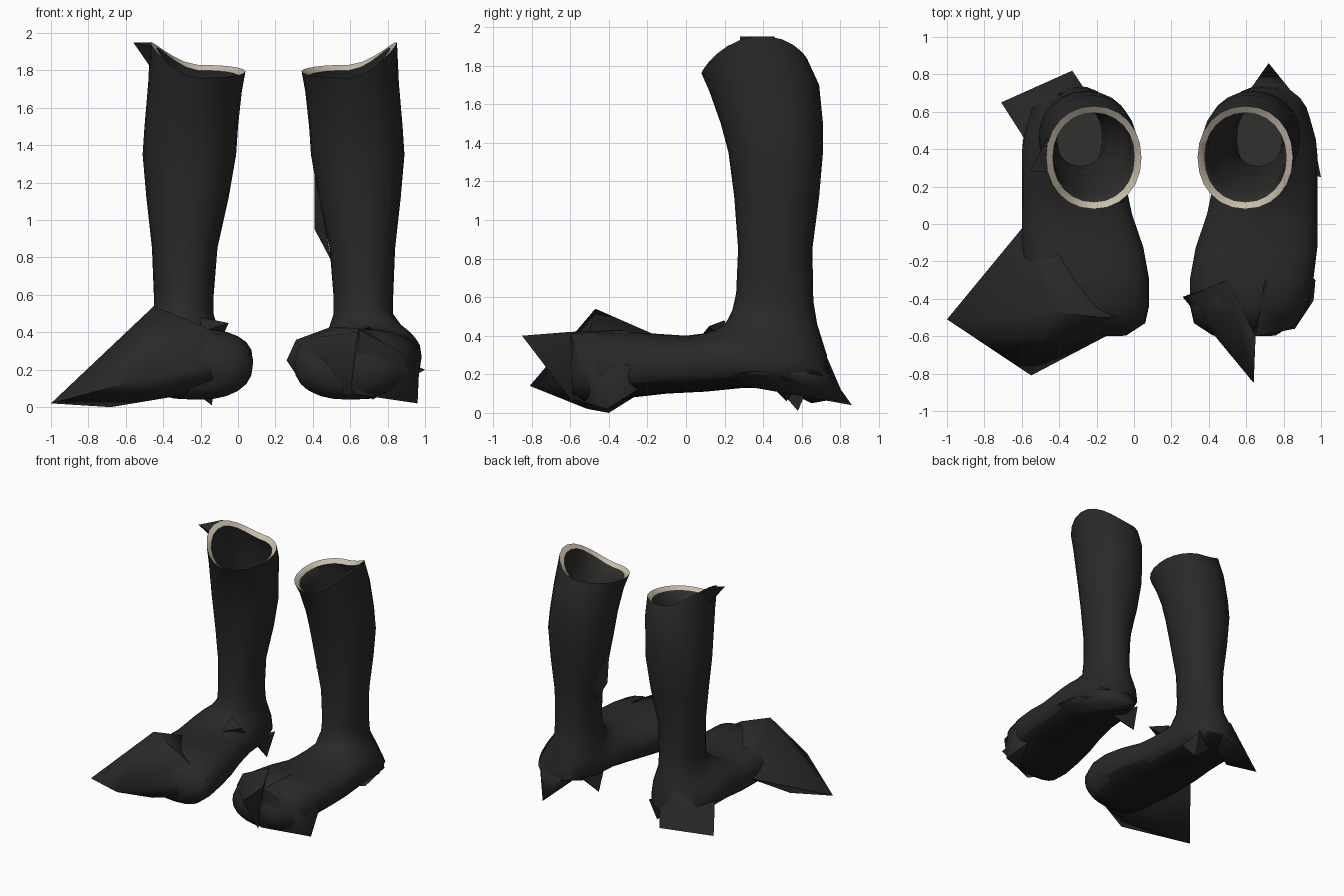
import bpy, bmesh, math
from mathutils import Vector

if "Cube" in bpy.data.objects:
    bpy.data.objects.remove(bpy.data.objects["Cube"], do_unlink=True)


def material(name, color):
    m = bpy.data.materials.new(name)
    m.use_nodes = True
    m.diffuse_color = (*color, 1)
    m.node_tree.nodes["Principled BSDF"].inputs["Base Color"].default_value = (*color, 1)
    return m


LEATHER = material("black leather", (0.022, 0.022, 0.022))
LINING = material("dark lining", (0.026, 0.026, 0.025))
TRIM = material("cream trim", (0.58, 0.51, 0.40))
SOLE = material("black sole", (0.011, 0.011, 0.011))
SEGMENTS = 24
MIRROR_X = 0.38     # twice the x of the plane between the boots

# Rings: front/top (y, z), back/bottom (y, z), outer x, inner x, squareness
RINGS = [
    (.08, 1.76, .63, 1.83, -.47, .04, 2.1),
    (.12, 1.67, .69, 1.70, -.48, .02, 2.1),
    (.18, 1.50, .71, 1.50, -.50, .00, 2.1),
    (.22, 1.35, .71, 1.35, -.51, -.01, 2.1),
    (.25, 1.12, .69, 1.12, -.49, -.05, 2.1),
    (.27, .85, .655, .85, -.46, -.11, 2.1),
    (.26, .62, .66, .58, -.45, -.13, 2.1),
    (.24, .53, .68, .46, -.45, -.13, 2.1),
    (.22, .49, .73, .30, -.51, -.10, 2.2),
    (.20, .46, .74, .18, -.57, -.09, 2.4),
    (.15, .43, .60, .13, -.60, -.06, 2.5),
    (.08, .41, .30, .13, -.60, -.04, 2.5),
    (.00, .40, .10, .11, -.60, -.01, 2.5),
    (-.15, .41, -.10, .10, -.60, .05, 2.5),
    (-.30, .42, -.28, .08, -.58, .08, 2.5),
    (-.45, .42, -.43, .04, -.55, .08, 2.4),
    (-.54, .36, -.52, .04, -.48, .06, 2.3),
    (-.60, .27, -.59, .10, -.38, -.04, 2.2),
]


def ring_points(ring, inset=0.0, lift=0.0, drop=0.0):
    fy, fz, by, bz, x0, x1, n = ring
    front, back = Vector((0, fy, fz)), Vector((0, by, bz))
    axis = (front - back) / 2
    axis *= 1 - inset / axis.length
    centre = (front + back) / 2
    centre.x = (x0 + x1) / 2
    half = (x1 - x0) / 2 - inset
    points = []
    for i in range(SEGMENTS):
        a = math.tau * i / SEGMENTS
        c, s = math.cos(a), math.sin(a)
        u = math.copysign(abs(c) ** (2 / n), c)
        v = math.copysign(abs(s) ** (2 / n), s)
        p = centre + axis * v + Vector((half * u, 0, 0))
        p.z += lift * max(0, -c) ** 1.6 - drop     # rim rises on the outer side
        points.append(p)
    return points


def finish(bm, name, mats, angle):
    bmesh.ops.recalc_face_normals(bm, faces=bm.faces[:])
    mesh = bpy.data.meshes.new(name)
    bm.to_mesh(mesh)
    bm.free()
    obj = bpy.data.objects.new(name, mesh)
    bpy.context.collection.objects.link(obj)
    for m in mats:
        mesh.materials.append(m)
    bpy.ops.object.select_all(action='DESELECT')
    obj.select_set(True)
    bpy.context.view_layer.objects.active = obj
    bpy.ops.object.shade_smooth_by_angle(angle=math.radians(angle))


def boot(name, mirrored):
    # Lining from the inside floor up to the rim, then the outside down to the toe
    inner = [ring_points(RINGS[k], .04) for k in (7, 5, 3)]
    inner += [ring_points(RINGS[1], .04, .05), ring_points(RINGS[0], .036, .15, .025)]
    outer = [ring_points(r, 0, {0: .155, 1: .05}.get(k, 0)) for k, r in enumerate(RINGS)]
    bm = bmesh.new()
    loops = [[bm.verts.new(p) for p in pts] for pts in inner + outer]
    rim = len(inner) - 1
    for k, (a, b) in enumerate(zip(loops, loops[1:])):
        for i in range(SEGMENTS):
            j = (i + 1) % SEGMENTS
            f = bm.faces.new((a[i], a[j], b[j], b[i]))
            f.material_index = 1 if k < rim else 2 if k == rim else 0
    bm.faces.new(loops[0]).material_index = 1
    bm.faces.new(loops[-1])
    bmesh.ops.recalc_face_normals(bm, faces=bm.faces[:])
    # Underside of the foot
    for f in bm.faces:
        if f.normal.z < -.8 and f.calc_center_median().z < .2:
            f.material_index = 3
    if mirrored:
        for v in bm.verts:
            v.co.x = MIRROR_X - v.co.x
    finish(bm, name, [LEATHER, LINING, TRIM, SOLE], 50)


def flap(name, points):
    # Angular leather piece spanning the given corners
    bm = bmesh.new()
    for p in points:
        bm.verts.new(p)
    bmesh.ops.convex_hull(bm, input=bm.verts[:])
    loose = [v for v in bm.verts if not v.link_faces]
    bmesh.ops.delete(bm, geom=loose, context='VERTS')
    finish(bm, name, [LEATHER], 65)


boot("right_boot", False)
boot("left_boot", True)

# Pointed toe pieces
flap("right_toe_flap", [(-.45, -.47, .54), (-1, -.51, .02), (-.55, -.81, .14),
                        (-.68, -.40, 0), (-.68, -.22, .2), (-.58, 0, .25),
                        (-.38, -.58, .05), (-.16, -.5, .42), (-.4, -.15, .4),
                        (.06, -.49, .28), (.04, -.5, .15)])
flap("left_toe_flap", [(.64, -.85, .4), (.26, -.39, .25), (.31, -.38, .36),
                       (.5, -.3, .43), (.65, -.6, .42), (.6, -.59, .06), (.36, -.42, .1)])
flap("left_toe_side", [(.65, -.6, .41), (.86, -.56, .3), (.96, -.41, .02),
                       (.97, -.3, .24), (.7, -.3, .43), (.62, -.58, .07), (.85, -.2, .15)])

# Pointed heel pieces
flap("right_heel_flap", [(-.71, .65, .05), (-.33, .82, .08), (-.57, .45, .15),
                         (-.55, .4, .3), (-.25, .7, .25), (-.4, .7, .36), (-.35, .6, .13)])
flap("left_heel_flap", [(.72, .86, .04), (.93, .6, .2), (1, .25, .2), (.86, .68, .26),
                        (.6, .69, .28), (.62, .62, .14), (.85, .3, .14)])
flap("right_heel_spur", [(-.14, .58, .01), (-.12, .45, .16), (-.12, .66, .2), (-.3, .58, .13)])
flap("left_heel_spur", [(.44, .52, .06), (.48, .4, .18), (.5, .64, .2), (.64, .5, .13)])

# Rim tip, instep tab and inner seam
flap("right_rim_tip", [(-.56, .28, 1.95), (-.45, .28, 1.92), (-.46, .46, 1.95),
                       (-.47, .36, 1.82)])
flap("right_instep_tab", [(-.05, .12, .45), (-.2, .2, .48), (-.09, .22, .36), (-.2, .08, .4)])
flap("left_inner_seam", [(.41, .42, 1.25), (.41, .45, .95), (.5, .48, .78),
                         (.46, .4, 1.0), (.46, .52, 1.0)])
